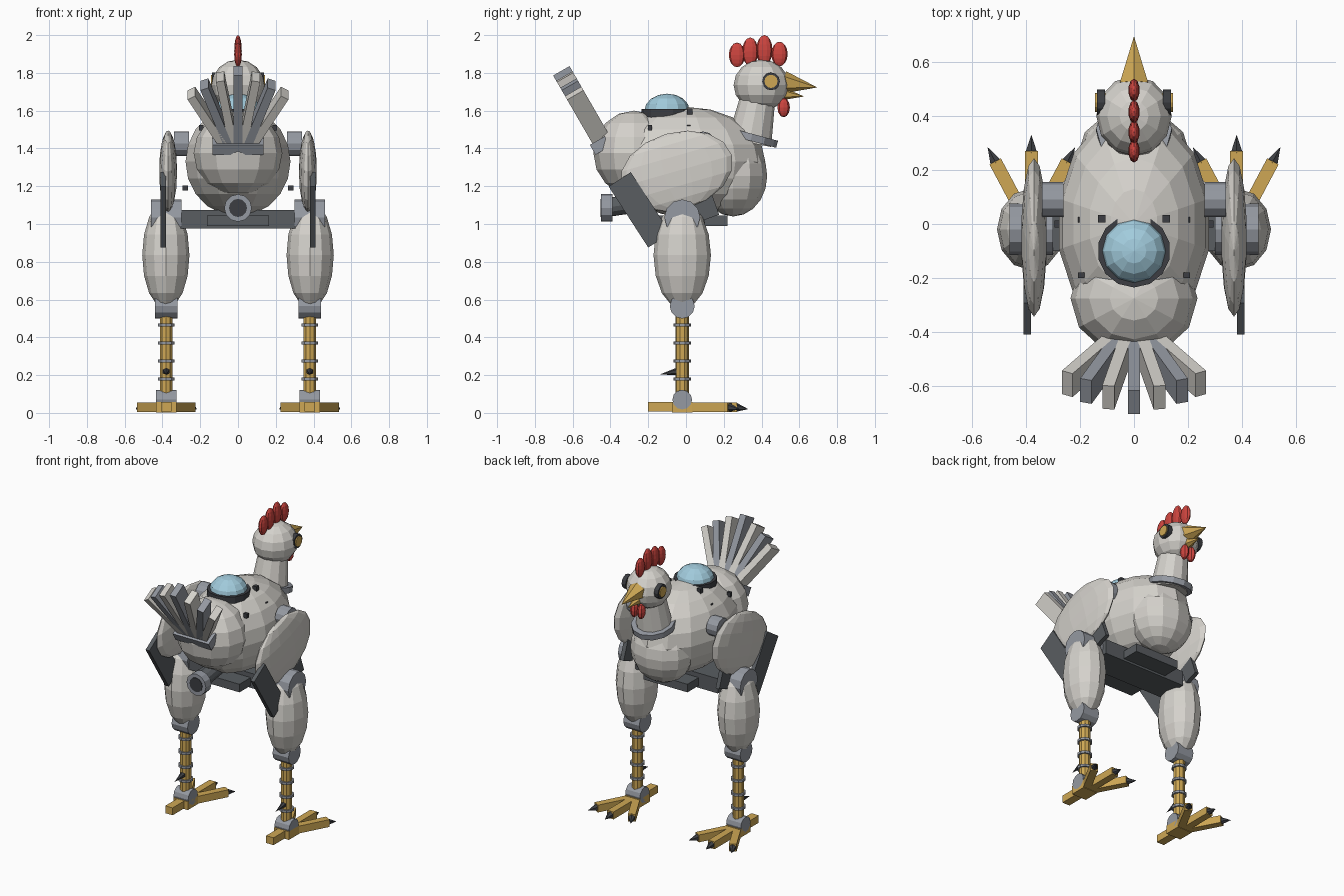
import bpy
from math import radians, sin, cos
from mathutils import Matrix, Vector

if "Cube" in bpy.data.objects:
    bpy.data.objects.remove(bpy.data.objects["Cube"])


def material(name, r, g, b):
    m = bpy.data.materials.new(name)
    m.use_nodes = True
    m.diffuse_color = (r, g, b, 1)
    m.node_tree.nodes["Principled BSDF"].inputs["Base Color"].default_value = (r, g, b, 1)
    return m


shell = material("pale_shell", 0.66, 0.64, 0.60)
steel = material("grey_steel", 0.30, 0.32, 0.36)
dark = material("dark_steel", 0.10, 0.11, 0.12)
black = material("near_black", 0.045, 0.048, 0.055)
yellow = material("ochre_yellow", 0.62, 0.39, 0.09)
red = material("red", 0.62, 0.06, 0.05)
glass = material("sky_glass", 0.36, 0.60, 0.72)


def finish(name, mat):
    ob = bpy.context.object
    ob.name = name
    ob.data.materials.append(mat)
    return ob


def ball(name, at, radii, mat, seg=12, rings=8, tilt=0):
    bpy.ops.mesh.primitive_uv_sphere_add(segments=seg, ring_count=rings, radius=1,
                                         location=at, rotation=(radians(tilt), 0, 0))
    bpy.context.object.scale = radii
    return finish(name, mat)


def box(name, at, size, mat, rot=None):
    bpy.ops.mesh.primitive_cube_add(size=1)
    ob = finish(name, mat)
    ob.matrix_world = (Matrix.Translation(at) @ (rot or Matrix()) @
                       Matrix.Diagonal((*size, 1)))
    return ob


def rod(name, start, end, r0, r1, mat, sides=12):
    a, b = Vector(start), Vector(end)
    bpy.ops.mesh.primitive_cone_add(vertices=sides, radius1=r0, radius2=r1,
                                    depth=(b - a).length, location=(a + b) / 2,
                                    rotation=(b - a).to_track_quat('Z', 'Y').to_euler())
    return finish(name, mat)


def pivot(name, x, y, z, width, r, mat, sides=12):
    return rod(name, (x - width / 2, y, z), (x + width / 2, y, z), r, r, mat, sides)


def turn(deg, axis='X'):
    return Matrix.Rotation(radians(deg), 4, axis)


# Torso
ball("body", (0, 0, 1.33), (0.285, 0.42, 0.29), shell, 14, 10)
ball("breast", (0, 0.25, 1.255), (0.21, 0.18, 0.215), shell, 12, 10)
ball("rump", (0, -0.275, 1.375), (0.235, 0.215, 0.225), shell, 12, 8)
box("hip_beam", (0, 0, 1.025), (0.62, 0.2, 0.1), dark)
box("belly_plate", (0, 0, 1.017), (0.33, 0.44, 0.055), dark)

# Glass dome on the back
rod("dome_ring", (0, -0.1, 1.56), (0, -0.1, 1.61), 0.135, 0.135, black, 14)
ball("dome", (0, -0.1, 1.6), (0.12, 0.12, 0.09), glass, 12, 8)

# Exhaust under the tail
rod("exhaust_pipe", (0, -0.2, 1.12), (0, -0.4, 1.09), 0.05, 0.05, dark)
rod("exhaust_lip", (0, -0.39, 1.085), (0, -0.45, 1.085), 0.073, 0.073, steel)
rod("exhaust_hole", (0, -0.445, 1.085), (0, -0.453, 1.085), 0.048, 0.048, black)

# Tail fan
box("tail_base", (0, -0.455, 1.415), (0.27, 0.09, 0.06), steel, turn(30))
for i in range(-3, 4):
    rot = turn(30) @ turn(10 * i, 'Y')
    length = 0.44 - 0.03 * abs(i)
    base = Vector((0.024 * i, -0.44, 1.43))
    box("tail_feather", base + rot @ Vector((0, 0, length / 2)), (0.045, 0.1, length),
        shell if i % 2 else steel, rot)

# Neck and head
rod("neck", (0, 0.335, 1.43), (0, 0.385, 1.69), 0.118, 0.09, shell)
rod("collar", (0, 0.342, 1.44), (0, 0.352, 1.477), 0.14, 0.14, steel)
ball("head", (0, 0.4, 1.735), (0.14, 0.148, 0.135), shell, 12, 8)
rod("upper_beak", (0, 0.52, 1.75), (0, 0.695, 1.723), 0.06, 0, yellow, 6)
rod("lower_beak", (0, 0.51, 1.69), (0, 0.625, 1.675), 0.035, 0, yellow, 6)
for y, z, h in ((0.27, 1.895, 0.065), (0.34, 1.912, 0.075),
                (0.415, 1.92, 0.08), (0.495, 1.9, 0.065)):
    ball("comb_lobe", (0, y, z), (0.021, 0.043, h), red, 10, 8)

for s, side in ((1, "left"), (-1, "right")):
    # Face
    pivot(side + "_eye_socket", s * 0.122, 0.45, 1.755, 0.03, 0.047, black)
    pivot(side + "_eye", s * 0.125, 0.45, 1.755, 0.038, 0.035, yellow)
    ball(side + "_wattle", (s * 0.026, 0.517, 1.617), (0.024, 0.033, 0.052), red, 8, 6)

    # Bolts on the shell
    box(side + "_dome_bolt", (s * 0.12, 0.02, 1.595), (0.028, 0.028, 0.035), black)
    box(side + "_flank_bolt", (s * 0.28, 0, 1.19), (0.03, 0.025, 0.025), black)
    for y in (-0.19, 0.015):
        box(side + "_shoulder_bolt", (s * 0.195, y, 1.51), (0.025, 0.02, 0.03), black)

    # Wing with feather panels
    pivot(side + "_shoulder", s * 0.3, 0.09, 1.425, 0.08, 0.065, steel)
    ball(side + "_wing", (s * 0.37, -0.05, 1.28), (0.048, 0.305, 0.205), shell, 14, 8, 16)
    box(side + "_rear_wing_panel", (s * 0.395, -0.246, 1.075), (0.028, 0.14, 0.385), dark, turn(33))
    box(side + "_front_wing_panel", (s * 0.36, 0.09, 1.125), (0.028, 0.11, 0.2), dark, turn(20))

    # Leg
    x, y = s * 0.38, -0.02
    pivot(side + "_hip", x, y, 1.035, 0.16, 0.095, steel)
    ball(side + "_thigh", (x + s * 0.002, y, 0.835), (0.125, 0.152, 0.285), shell, 12, 8)
    pivot(side + "_knee", x, y, 0.565, 0.12, 0.066, steel)
    rod(side + "_shin", (x, y, 0.05), (x, y, 0.54), 0.036, 0.036, yellow, 10)
    for z in (0.18, 0.275, 0.37, 0.465):
        rod(side + "_shin_ring", (x, y, z - 0.008), (x, y, z + 0.008), 0.047, 0.047, steel, 10)
    rod(side + "_spur", (x, y - 0.025, 0.22), (x, y - 0.12, 0.203), 0.02, 0, black, 6)
    pivot(side + "_ankle", x, y, 0.07, 0.11, 0.052, steel)

    # Foot with three front toes and one back toe
    box(side + "_foot", (x, y, 0.03), (0.11, 0.11, 0.056), yellow)
    box(side + "_back_toe", (x, y - 0.1, 0.032), (0.055, 0.16, 0.05), yellow)
    for angle, reach in ((-28, 0.285), (0, 0.29), (28, 0.285)):
        d = Vector((sin(radians(angle)), cos(radians(angle)), 0))
        ankle = Vector((x, y, 0.03))
        box(side + "_toe", ankle + d * reach / 2, (0.048, reach, 0.05), yellow, turn(-angle, 'Z'))
        rod(side + "_claw", ankle + d * (reach - 0.01), ankle + d * (reach + 0.06) - Vector((0, 0, 0.01)),
            0.026, 0, black, 6)
